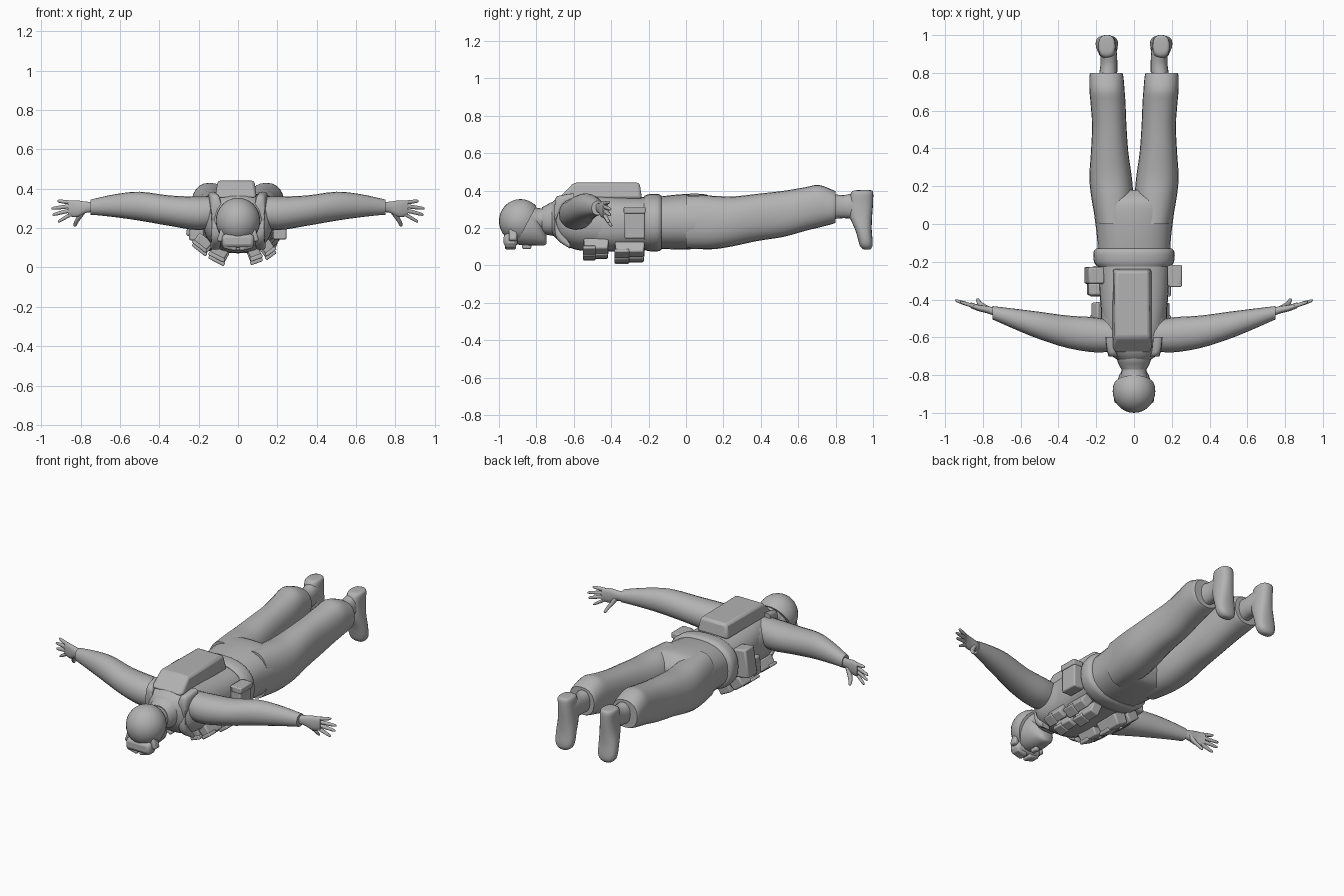
import bpy, bmesh, math
from mathutils import Vector, Matrix

if "Cube" in bpy.data.objects:
    bpy.data.objects.remove(bpy.data.objects["Cube"])

cloth = bpy.data.materials.new("plain grey")
cloth.diffuse_color = (0.45, 0.45, 0.45, 1)
cloth.use_nodes = True
cloth.node_tree.nodes["Principled BSDF"].inputs["Base Color"].default_value = cloth.diffuse_color


def finish(name, bm, mirror=False, bevel=0.0, angle=50):
    """Turn a bmesh into a shaded object, with optional bevel and mirror."""
    bmesh.ops.recalc_face_normals(bm, faces=bm.faces)
    me = bpy.data.meshes.new(name)
    bm.to_mesh(me)
    bm.free()
    me.materials.append(cloth)
    ob = bpy.data.objects.new(name, me)
    bpy.context.collection.objects.link(ob)
    if bevel:
        m = ob.modifiers.new("bevel", 'BEVEL')
        m.width, m.segments = bevel, 2
    if mirror:
        m = ob.modifiers.new("mirror", 'MIRROR')
        m.use_mirror_merge = False
    bpy.ops.object.select_all(action='DESELECT')
    ob.select_set(True)
    bpy.context.view_layer.objects.active = ob
    bpy.ops.object.shade_smooth_by_angle(angle=math.radians(angle))
    return ob


def spline(rings, steps):
    """Catmull-Rom smoothing of the ring parameters."""
    out = []
    for i in range(len(rings) - 1):
        p0, p1 = rings[max(i - 1, 0)], rings[i]
        p2, p3 = rings[i + 1], rings[min(i + 2, len(rings) - 1)]
        for s in range(steps):
            t = s / steps
            out.append([0.5 * (2 * b + (c - a) * t + (2 * a - 5 * b + 4 * c - d) * t * t
                               + (3 * b - a - 3 * c + d) * t ** 3)
                        for a, b, c, d in zip(p0, p1, p2, p3)])
    return out + [rings[-1]]


def loft(name, axis, rings, power=2.0, sides=20, steps=3, mirror=False):
    """Skin oval rings (t, a0, a1, b0, b1) along an axis; a, b are the other axes."""
    bm = bmesh.new()
    loops = []
    for t, a0, a1, b0, b1 in spline(rings, steps):
        loop = []
        for k in range(sides):
            u = 2 * math.pi * k / sides
            c, s = math.cos(u), math.sin(u)
            a = (a0 + a1) / 2 + (a1 - a0) / 2 * math.copysign(abs(c) ** (2 / power), c)
            b = (b0 + b1) / 2 + (b1 - b0) / 2 * math.copysign(abs(s) ** (2 / power), s)
            loop.append(bm.verts.new({'x': (t, a, b), 'y': (a, t, b), 'z': (a, b, t)}[axis]))
        loops.append(loop)
    for p, q in zip(loops, loops[1:]):
        for k in range(sides):
            j = (k + 1) % sides
            bm.faces.new((p[k], p[j], q[j], q[k]))
    bm.faces.new(loops[0])
    bm.faces.new(loops[-1])
    return finish(name, bm, mirror)


def box(name, loc, size, tilt=0.0, bevel=0.01, mirror=False, taper=1.0):
    """Bevelled box turned about y; its local +z end can taper."""
    bm = bmesh.new()
    bmesh.ops.create_cube(bm, size=1)
    for v in bm.verts:
        k = taper if v.co.z > 0 else 1
        v.co = Vector((v.co.x * size[0] * k, v.co.y * size[1] * k, v.co.z * size[2]))
    bm.transform(Matrix.Translation(loc) @ Matrix.Rotation(tilt, 4, 'Y'))
    return finish(name, bm, mirror, bevel, 35)


def sym(rows):
    """Rings (t, half width, b0, b1) centred on x = 0."""
    return [(t, -h, h, b0, b1) for t, h, b0, b1 in rows]


# Torso, vest, belt and hips
loft("torso", 'y', sym([(-0.14, .185, .085, .365), (-0.30, .175, .09, .36), (-0.45, .175, .08, .37),
                        (-0.58, .175, .085, .38), (-0.66, .16, .115, .37), (-0.70, .115, .15, .35),
                        (-0.73, .07, .18, .32)]), 2.4, 28)
loft("vest", 'y', sym([(-0.22, .19, .08, .365), (-0.32, .185, .078, .368), (-0.45, .175, .072, .376),
                       (-0.57, .155, .08, .385), (-0.63, .135, .098, .382)]), 2.6, 28)
loft("jacket_hem", 'y', sym([(-0.225, .195, .085, .37), (-0.20, .212, .076, .38),
                             (-0.15, .215, .075, .382), (-0.13, .20, .085, .37)]), 2.4, 28)
loft("hips", 'y', sym([(-0.16, .19, .09, .365), (-0.05, .198, .085, .378), (0.06, .212, .088, .383),
                       (0.13, .215, .10, .37), (0.18, .17, .16, .31)]), 2.4, 28)

# Trouser legs
loft("trouser_leg", 'y', [(0.00, .012, .200, .09, .375), (0.14, .004, .226, .086, .372),
                          (0.25, .012, .236, .102, .368), (0.38, .03, .228, .13, .382),
                          (0.52, .04, .222, .152, .398), (0.64, .045, .230, .185, .418),
                          (0.71, .050, .236, .202, .430), (0.78, .056, .236, .220, .405),
                          (0.80, .062, .230, .228, .395)], 2.3, 24, mirror=True)

# Boots with toes pointing down
loft("boot_shaft", 'y', [(0.76, .09, .19, .245, .385), (0.84, .088, .178, .252, .375),
                         (0.89, .09, .178, .25, .385), (0.95, .095, .18, .26, .385)], 2.2, mirror=True)
loft("boot_foot", 'z', [(.402, .115, .17, .92, .985), (.392, .10, .188, .885, 1.0),
                        (.33, .095, .187, .872, 1.0), (.26, .09, .192, .875, .995),
                        (.19, .085, .202, .905, .993), (.13, .086, .202, .922, .998),
                        (.10, .098, .19, .932, .996), (.085, .12, .17, .95, .985)], 2.5, mirror=True)

# Arms and cuffs
loft("sleeve", 'x', [(.08, -.67, -.52, .21, .36), (.20, -.68, -.495, .19, .36),
                     (.35, -.657, -.485, .212, .366), (.50, -.61, -.465, .238, .385),
                     (.62, -.562, -.45, .255, .373), (.72, -.518, -.438, .266, .352),
                     (.75, -.505, -.435, .268, .345)], 2.1, 20, mirror=True)

# Hands: palm, four spread fingers and thumb
loft("palm", 'x', [(.72, -.495, -.45, .28, .333), (.77, -.475, -.435, .278, .335),
                   (.82, -.462, -.428, .255, .342), (.865, -.445, -.415, .262, .340)],
     2.4, 14, mirror=True)
for i, (z0, z1, tip) in enumerate([(.270, .232, .915), (.291, .268, .942), (.312, .300, .947),
                                   (.330, .338, .918)]):
    rows = []
    for f, r in ((0, .011), (.5, .0105), (.9, .008), (1, .004)):
        x, z = .85 + (tip - .85) * f, z0 + (z1 - z0) * f
        y = -.435 + (x - .85) * .32
        rows.append((x, y - r, y + r, z - r, z + r))
    loft(f"finger_{i + 1}", 'x', rows, 2, 10, 2, mirror=True)
loft("thumb", 'z', [(.295, .765, .80, -.46, -.43), (.265, .785, .815, -.45, -.42),
                    (.235, .808, .832, -.428, -.405), (.215, .818, .836, -.412, -.393),
                    (.208, .824, .832, -.405, -.396)], 2, 10, 2, mirror=True)

# Neck, collar and head, face turned down
loft("collar", 'y', sym([(-0.69, .10, .155, .345), (-0.725, .088, .16, .335), (-0.75, .078, .165, .32),
                         (-0.77, .066, .175, .31)]), 2.2)
loft("neck", 'y', sym([(-0.70, .07, .18, .31), (-0.78, .066, .18, .305), (-0.84, .08, .17, .32)]))
loft("head", 'y', sym([(-0.745, .025, .115, .16), (-0.76, .05, .106, .20), (-0.80, .078, .105, .29),
                       (-0.86, .092, .106, .325), (-0.92, .09, .118, .33), (-0.97, .06, .16, .30)]), 2.1)
box("nose", (0, -.852, .105), (.028, .05, .035), bevel=.008)

# Helmet: dome sliced along a tilted rim
bm = bmesh.new()
bmesh.ops.create_uvsphere(bm, u_segments=28, v_segments=18, radius=1)
bm.transform(Matrix.Translation((0, -.885, .237)) @ Matrix.Diagonal((.113, .115, .117, 1)))
cut = bmesh.ops.bisect_plane(bm, geom=bm.verts[:] + bm.edges[:] + bm.faces[:],
                             plane_co=(0, -.825, .27), plane_no=(0, .85, -.45), clear_outer=True)
rim = [e for e in cut["geom_cut"] if isinstance(e, bmesh.types.BMEdge)]
bmesh.ops.edgeloop_fill(bm, edges=rim)
finish("helmet", bm)

# Goggles on the brow: frame, two lenses and band
box("goggle_frame", (0, -.938, .135), (.165, .075, .07), bevel=.02)
box("goggle_lens", (.041, -.938, .103), (.07, .06, .025), tilt=-.25, bevel=.01, mirror=True)
box("goggle_side", (.083, -.925, .165), (.03, .045, .07), tilt=-.3, bevel=.01, mirror=True)

# Backpack with raised top and shoulder straps
bm = bmesh.new()
bmesh.ops.create_cube(bm, size=1)
for v in bm.verts:
    top, back = v.co.z > 0, v.co.y > 0
    half = (.088 if back else .094) if top else .105
    y = (-.248 if back else -.60) if top else (-.235 if back else -.685)
    v.co = Vector((math.copysign(half, v.co.x) - .01, y, .442 if top else .355))
finish("backpack", bm, bevel=.015, angle=35)
loft("shoulder_strap", 'y', [(-.60, .10, .15, .35, .385), (-.66, .095, .145, .30, .376),
                             (-.70, .085, .135, .22, .352), (-.69, .085, .135, .14, .22),
                             (-.62, .09, .14, .09, .12)], 3, 12, mirror=True)


def pouch(name, x, y, z, lean, w, l, t):
    """Chest pouch whose lid faces outward; lean is degrees from straight down."""
    a = math.radians(lean)
    n = Vector((math.sin(a), 0, -math.cos(a)))
    tilt = math.atan2(n.x, n.z)
    c = Vector((x, y, z))
    box(name, c, (w, l, t), tilt, .008, taper=.92)
    box(name + "_flap", c + n * t * .42 + Vector((0, -l * .27, 0)), (w * 1.06, l * .5, t * .3), tilt, .006)


# Pouches in two rows over the chest and belly
for row, y, l, dz in (("chest", -.48, .135, .018), ("belly", -.30, .16, 0)):
    pouch(row + "_pouch_inner_right", .082, y, .062 + dz, 20, .062, l, .075)
    pouch(row + "_pouch_outer_right", .150, y, .085 + dz, 36, .060, l, .065)
    pouch(row + "_pouch_inner_left", -.095, y, .062 + dz, -27, .085, l, .07)
    pouch(row + "_pouch_outer_left", -.18, y, .11 + dz, -38, .085, l, .06)

# Side pouches on the waist
box("side_pouch_right", (.212, -.275, .228), (.07, .11, .17), bevel=.008)
box("side_pouch_flap_right", (.22, -.275, .295), (.066, .116, .035), bevel=.006)
box("radio_pouch_left", (-.21, -.272, .24), (.085, .09, .17), tilt=.15, bevel=.01)
box("side_pouch_left", (-.205, -.345, .19), (.08, .065, .11), tilt=.1, bevel=.01)
